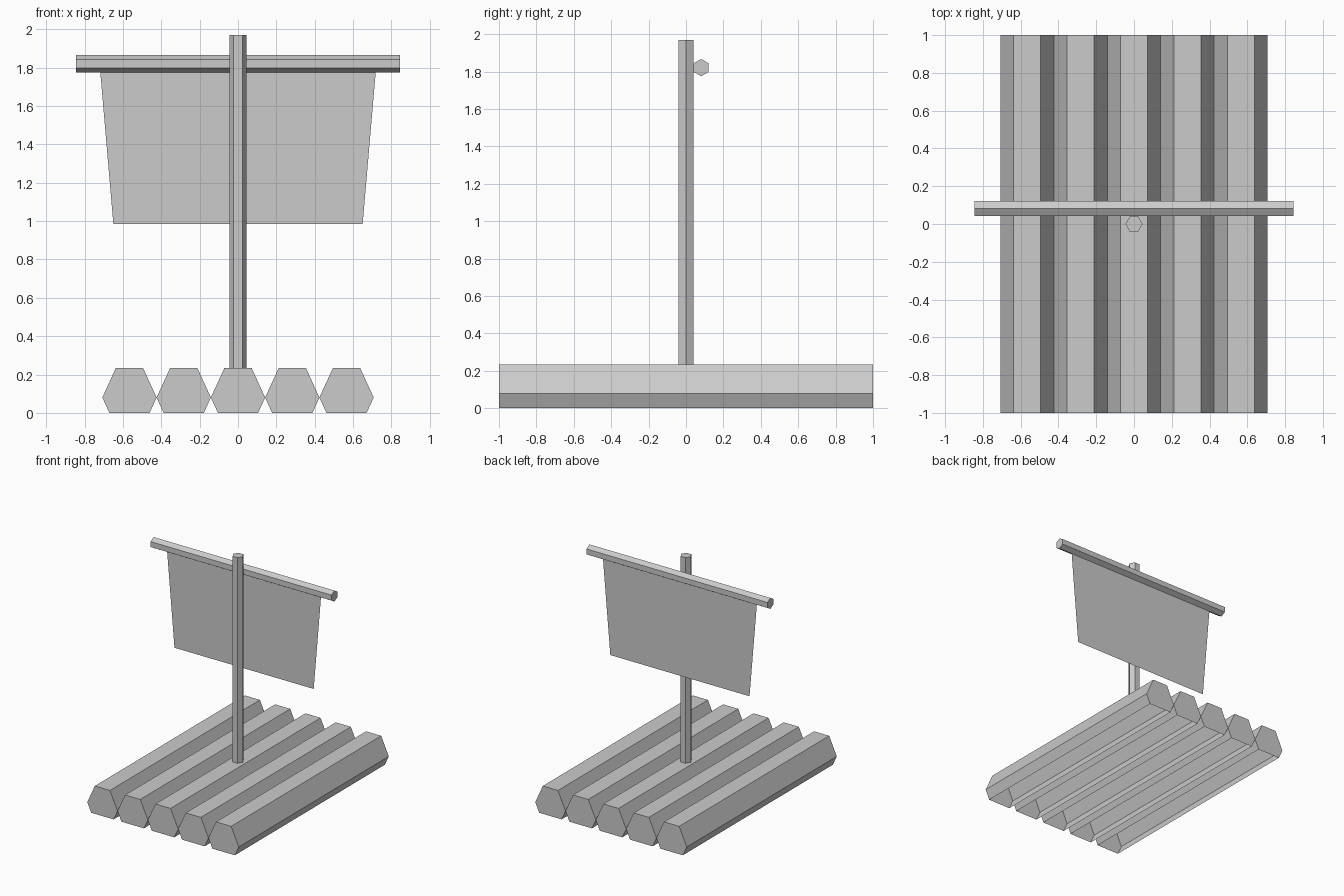
import bpy
import bmesh
from math import pi, cos, sin
from mathutils import Matrix, Vector

if "Cube" in bpy.data.objects:
    bpy.data.objects.remove(bpy.data.objects["Cube"])


def make_object(name, bm):
    mesh = bpy.data.meshes.new(name)
    bm.to_mesh(mesh)
    bm.free()
    obj = bpy.data.objects.new(name, mesh)
    bpy.context.collection.objects.link(obj)
    return obj


def hex_bar(radius, length, rotation):
    """Six-sided bar centred on the origin, turned from the z axis."""
    bm = bmesh.new()
    bmesh.ops.create_cone(bm, cap_ends=True, segments=6, radius1=radius,
                          radius2=radius, depth=length)
    # put corners on the local x axis whatever the primitive's start angle
    v = bm.verts[:][0].co
    corner = Vector((v.x, v.y, 0))
    turn = corner.rotation_difference(Vector((radius, 0, 0))).to_matrix()
    bmesh.ops.transform(bm, matrix=(rotation @ turn).to_4x4(), verts=bm.verts)
    return bm


# Floor logs: tall hexagons, sliced open at the waterline
R = 0.1415
for i in range(5):
    bm = hex_bar(R, 2, Matrix.Rotation(pi / 2, 3, 'X'))
    bmesh.ops.scale(bm, vec=(1, 1, 0.155 / (R * sin(pi / 3))), verts=bm.verts)
    bmesh.ops.translate(bm, vec=((i - 2) * 2 * R, 0, 0.08), verts=bm.verts)
    bmesh.ops.bisect_plane(bm, geom=bm.verts[:] + bm.edges[:] + bm.faces[:],
                           plane_co=(0, 0, 0), plane_no=(0, 0, 1),
                           clear_inner=True)
    make_object(f"floor_log_{i + 1}", bm)

# Mast standing on the middle log
mast = make_object("mast", hex_bar(0.045, 1.735, Matrix.Identity(3)))
mast.location = (0, 0, 0.235 + 1.735 / 2)

# Yard across the back of the mast, corners up and down
yard = make_object("yard", hex_bar(0.046, 1.69, Matrix.Rotation(pi / 2, 3, 'Y')))
yard.location = (0, 0.081, 1.821)

# Sail: one thin sheet, tapering towards the bottom
bm = bmesh.new()
outline = [(-0.65, 0.985), (0.65, 0.985), (0.718, 1.776), (-0.718, 1.776)]
bm.faces.new([bm.verts.new((x, 0.081, z)) for x, z in outline])
make_object("sail", bm)
